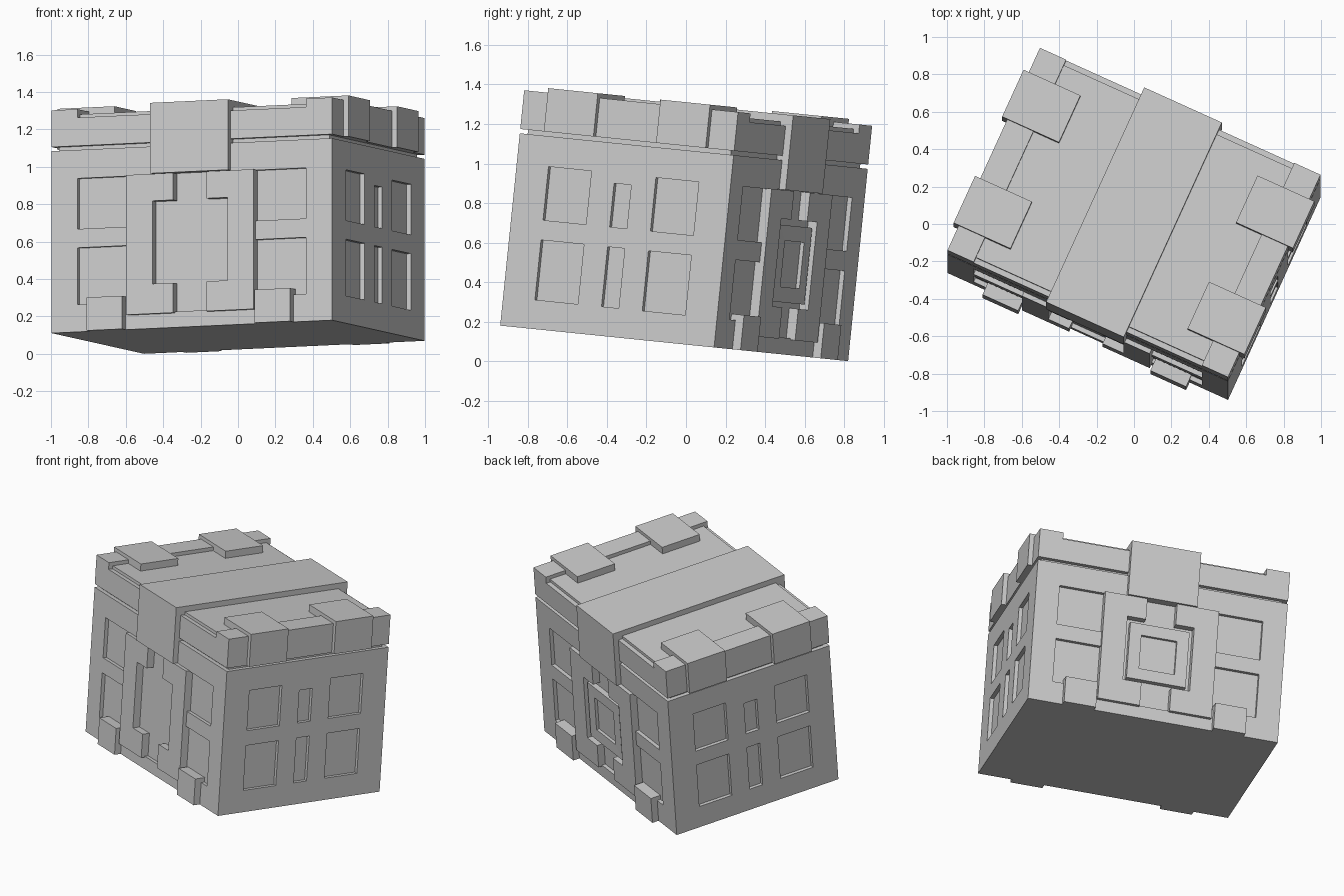
import bpy, bmesh, math
from mathutils import Matrix

cube = bpy.data.objects.get("Cube")
if cube:
    bpy.data.objects.remove(cube, do_unlink=True)

# One plain grey material
grey = bpy.data.materials.new("plain_grey")
grey.use_nodes = True
COLOR = (0.6, 0.6, 0.6, 1.0)
grey.diffuse_color = COLOR
grey.node_tree.nodes["Principled BSDF"].inputs["Base Color"].default_value = COLOR

# The whole chest is yawed and tipped slightly backward
TILT = (Matrix.Translation((0, -0.06, 0.09))
        @ Matrix.Rotation(math.radians(-5.83), 4, 'X')
        @ Matrix.Rotation(math.radians(-24.45), 4, 'Z'))

W, D = 0.824, 0.5975      # half width and half depth
BODY_TOP, LID_Z = 0.978, 1.0
INSET = 0.025             # depth of the sunken windows


def add_box(bm, x, y, z):
    x, y, z = sorted(x), sorted(y), sorted(z)
    size = (x[1] - x[0], y[1] - y[0], z[1] - z[0])
    mid = ((x[0] + x[1]) / 2, (y[0] + y[1]) / 2, (z[0] + z[1]) / 2)
    bmesh.ops.create_cube(bm, size=1, matrix=Matrix.Translation(mid) @ Matrix.Diagonal((*size, 1)))


def finish(name, bm):
    bmesh.ops.recalc_face_normals(bm, faces=bm.faces[:])
    mesh = bpy.data.meshes.new(name)
    bm.to_mesh(mesh)
    bm.free()
    mesh.materials.append(grey)
    mesh.transform(TILT)
    obj = bpy.data.objects.new(name, mesh)
    bpy.context.collection.objects.link(obj)
    return obj


def box(name, x, y, z):
    bm = bmesh.new()
    add_box(bm, x, y, z)
    return finish(name, bm)


def prism(name, profile, y0, y1):
    """Extrude an x-z outline along y."""
    bm = bmesh.new()
    face = bm.faces.new([bm.verts.new((x, y0, z)) for x, z in profile])
    ext = bmesh.ops.extrude_face_region(bm, geom=[face])
    verts = [v for v in ext["geom"] if isinstance(v, bmesh.types.BMVert)]
    bmesh.ops.translate(bm, verts=verts, vec=(0, y1 - y0, 0))
    return finish(name, bm)


# Body with sunken windows on all four sides
body = box("body", (-W, W), (-D, D), (0, BODY_TOP))
cut = bmesh.new()
for s in (-1, 1):
    face_y = (s * (D - INSET), s * (D + 0.1))
    face_x = (s * (W - INSET), s * (W + 0.1))
    for z0, z1, mid_top in ((0.148, 0.452, 0.452), (0.553, 0.825, 0.775)):
        for m in (-1, 1):
            add_box(cut, (m * 0.36, m * 0.67), face_y, (z0, z1))
            add_box(cut, face_x, (m * 0.18, m * 0.42), (z0, z1))
        add_box(cut, face_x, (-0.048, 0.048), (z0, mid_top))
    # Sunken field behind the central cross opening
    add_box(cut, (-0.25, 0.25), face_y, (0.085, 0.83))
cutter = finish("window_cutter", cut)
cutter.hide_render = True
mod = body.modifiers.new("windows", 'BOOLEAN')
mod.operation = 'DIFFERENCE'
mod.solver = 'EXACT'
mod.object = cutter
dg = bpy.context.evaluated_depsgraph_get()
body_mesh = bpy.data.meshes.new_from_object(body.evaluated_get(dg))
body.modifiers.clear()
body.data = body_mesh
bpy.data.objects.remove(cutter, do_unlink=True)

# Narrow neck between body and lid
box("lid_gap", (-W + 0.03, W - 0.03), (-D + 0.03, D - 0.03), (BODY_TOP - 0.02, LID_Z + 0.02))

# Front and back: split panels leaving a cross opening, and feet
for s, side in ((-1, "front"), (1, "back")):
    for m, hand in ((-1, "right"), (1, "left")):
        outline = [(0.375, 0.077), (0.375, 0.828), (0.098, 0.828), (0.098, 0.683),
                   (0.22, 0.683), (0.22, 0.237), (0.098, 0.237), (0.098, 0.077)]
        prism(f"{side}_panel_{hand}", [(m * x, z) for x, z in outline],
              s * (D - 0.03), s * (D + 0.025))
        box(f"{side}_foot_{hand}", (m * 0.388, m * 0.598),
            (s * (D - 0.04), s * (D + 0.045)), (0, 0.178))

# Square boss with a sunken centre on the back
bm = bmesh.new()
add_box(bm, (-0.195, 0.195), (D - 0.04, D + 0.012), (0.262, 0.652))
outer = max(bm.faces, key=lambda f: f.calc_center_median().y)
bmesh.ops.inset_individual(bm, faces=[outer], thickness=0.11, depth=0)
bmesh.ops.translate(bm, verts=outer.verts[:], vec=(0, -0.001, 0))
hole = bmesh.ops.extrude_discrete_faces(bm, faces=[outer])["faces"][0]
bmesh.ops.translate(bm, verts=hole.verts[:], vec=(0, -0.02, 0))
finish("back_boss", bm)

# Lid: top slab, lower ledges front and back, raised side rims
box("lid_ledge", (-0.67, 0.67), (-D, D), (LID_Z, 1.152))
box("lid_top", (-0.67, 0.67), (-D + 0.03, D - 0.03), (LID_Z + 0.01, 1.172))
for m, hand in ((-1, "right"), (1, "left")):
    box(f"lid_rim_{hand}", (m * 0.67, m * W), (-D, D), (LID_Z, 1.197))
    # Strap pads wrapping over the lid edge
    for s, side in ((-1, "front"), (1, "back")):
        pad = [(0.52, 1.16), (0.52, 1.22), (W + 0.03, 1.22), (W + 0.03, LID_Z),
               (W - 0.02, LID_Z), (W - 0.02, 1.16)]
        prism(f"{side}_strap_{hand}", [(m * x, z) for x, z in pad], s * 0.175, s * 0.452)

# Central band running over the lid and down both faces
band_y, band_low = D + 0.036, 0.83
bm = bmesh.new()
path = [(-band_y, band_low), (-band_y, 1.209), (band_y, 1.209), (band_y, band_low),
        (D - 0.04, band_low), (D - 0.04, 1.15), (-D + 0.04, 1.15), (-D + 0.04, band_low)]
face = bm.faces.new([bm.verts.new((-0.228, y, z)) for y, z in path])
ext = bmesh.ops.extrude_face_region(bm, geom=[face])
bmesh.ops.translate(bm, vec=(0.456, 0, 0),
                    verts=[v for v in ext["geom"] if isinstance(v, bmesh.types.BMVert)])
finish("lid_band", bm)
